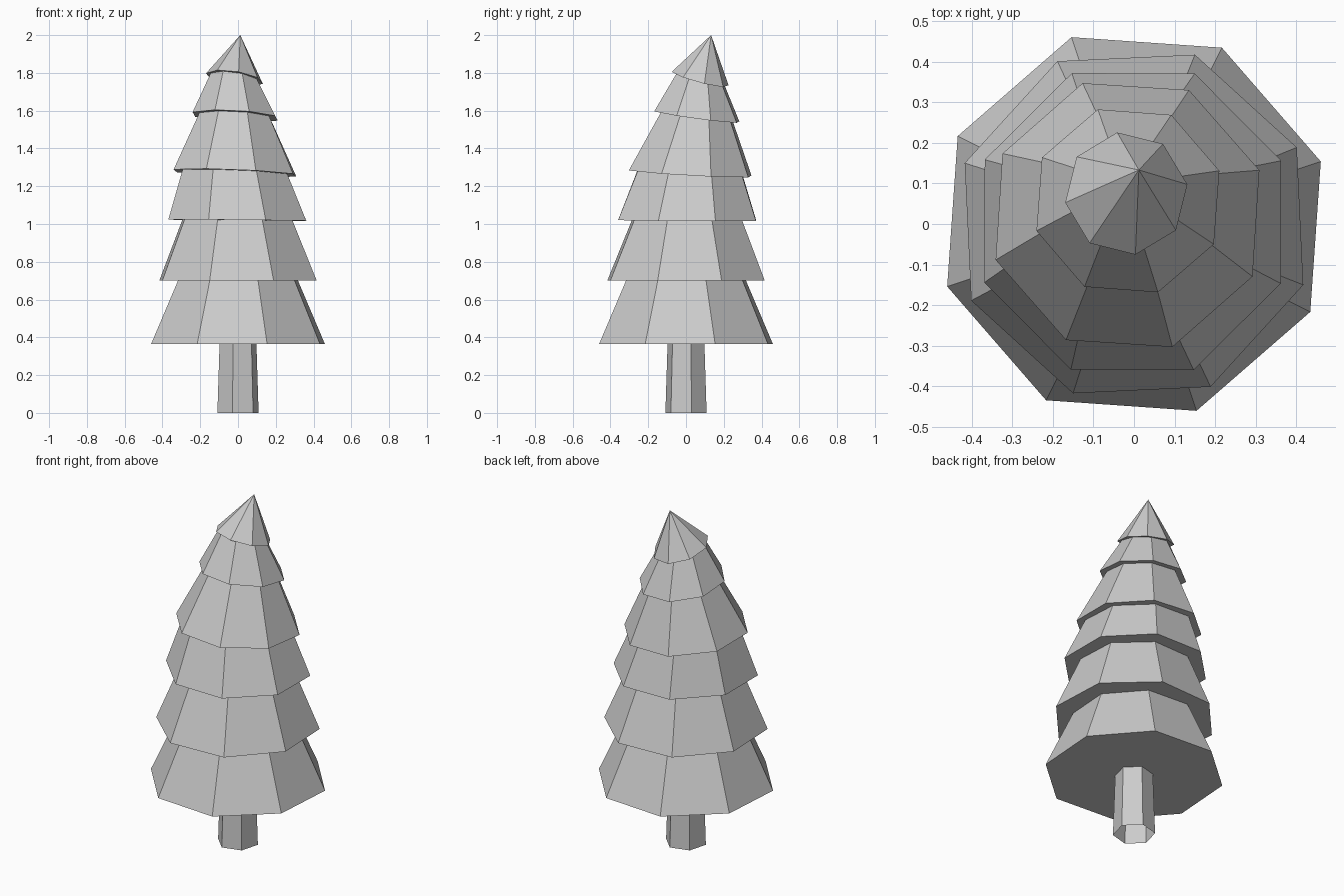
import bpy, bmesh
from math import sin, cos, radians

if "Cube" in bpy.data.objects:
    bpy.data.objects.remove(bpy.data.objects["Cube"])


def ring(bm, centre, radius, angle, tilt=(0, 0), sides=8):
    """Regular polygon of vertices on a plane leaning by tilt (dz/dx, dz/dy)."""
    cx, cy, cz = centre
    verts = []
    for k in range(sides):
        a = radians(angle + 360 * k / sides)
        dx, dy = radius * cos(a), radius * sin(a)
        verts.append(bm.verts.new((cx + dx, cy + dy, cz + tilt[0] * dx + tilt[1] * dy)))
    return verts


def bridge(bm, low, high):
    n = len(low)
    for k in range(n):
        bm.faces.new((low[k], low[(k + 1) % n], high[(k + 1) % n], high[k]))


def finish(bm, name):
    bm.normal_update()
    mesh = bpy.data.meshes.new(name)
    bm.to_mesh(mesh)
    bm.free()
    obj = bpy.data.objects.new(name, mesh)
    bpy.context.collection.objects.link(obj)


# Trunk: open tapered hexagonal tube
bm = bmesh.new()
bridge(bm, ring(bm, (0, 0, 0), 0.113, 15, sides=6),
       ring(bm, (0, 0, 0.365), 0.101, 15, sides=6))
finish(bm, "trunk")

# Branch tiers: rim centre, rim radius, twist, lean, radius where the next tier starts
tiers = [
    ((0, 0, 0.365), 0.485, 18.5, (0, 0), 0.335),
    ((0, 0, 0.70), 0.443, 25.2, (0, 0), 0.31),
    ((-0.003, 0.006, 1.02), 0.395, 22.3, (-0.01, -0.005), 0.30),
    ((-0.016, 0.022, 1.27), 0.343, 18.8, (-0.04, -0.055), 0.20),
    ((-0.015, 0.057, 1.57), 0.237, 18.2, (-0.055, -0.135), 0.132),
    ((-0.019, 0.075, 1.77), 0.152, 8.5, (-0.145, -0.26), 0),
]
bm = bmesh.new()
inner = None
for i, (centre, radius, twist, lean, top_radius) in enumerate(tiers):
    rim = ring(bm, centre, radius, twist, lean)
    if inner:
        bridge(bm, inner, rim)               # underside of the overhang
    else:
        bm.faces.new(rim[::-1])              # closed bottom
    if top_radius:
        nxt = tiers[i + 1]
        inner = ring(bm, nxt[0], top_radius, twist, nxt[3])
        bridge(bm, rim, inner)               # sloping side
    else:
        tip = bm.verts.new((0.012, 0.133, 2.0))
        for k in range(8):
            bm.faces.new((rim[k], rim[(k + 1) % 8], tip))
finish(bm, "foliage")
